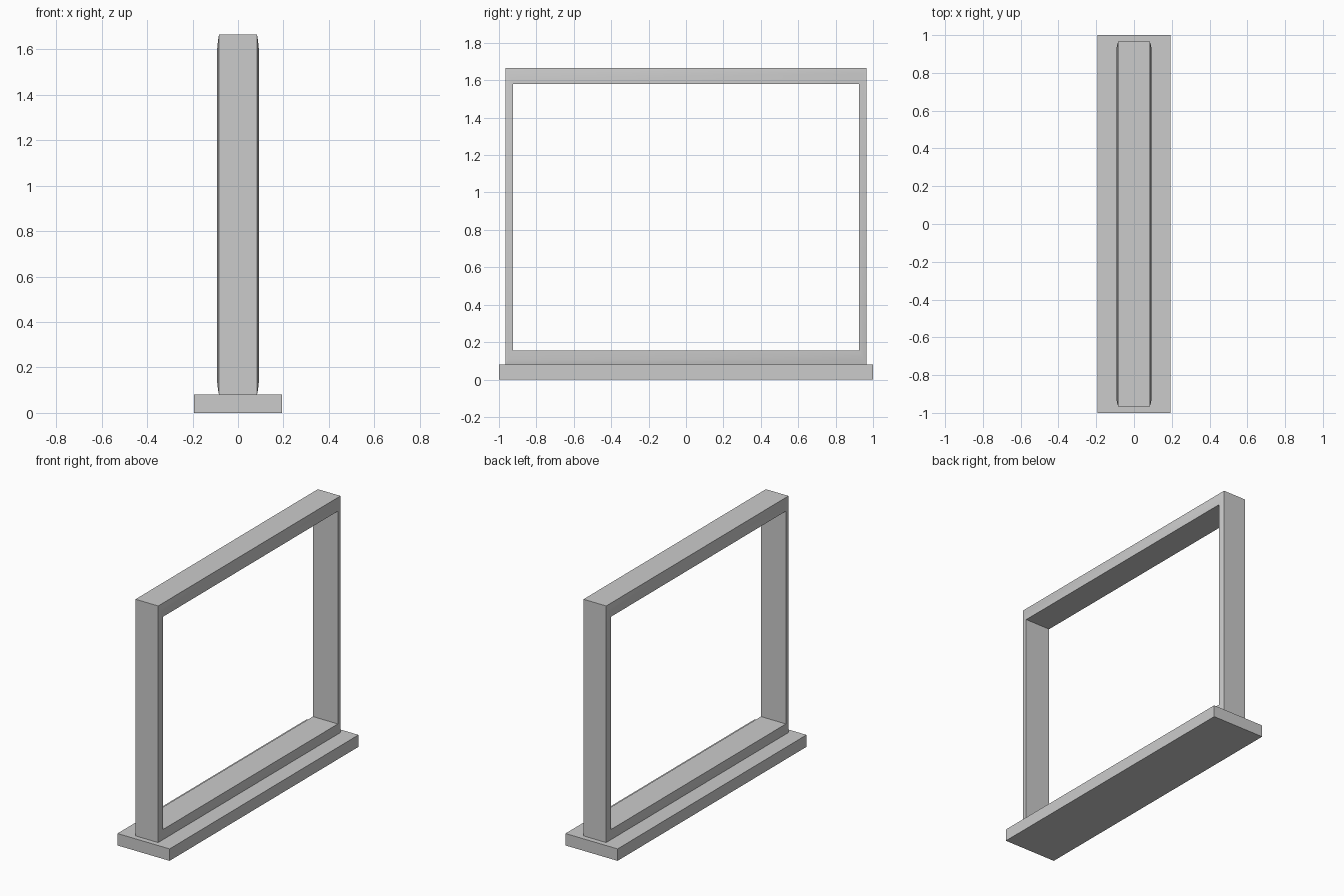
import bpy, bmesh

if "Cube" in bpy.data.objects:
    bpy.data.objects.remove(bpy.data.objects["Cube"])

def new_object(name, bm):
    bmesh.ops.recalc_face_normals(bm, faces=bm.faces[:])
    mesh = bpy.data.meshes.new(name)
    bm.to_mesh(mesh)
    bm.free()
    obj = bpy.data.objects.new(name, mesh)
    bpy.context.collection.objects.link(obj)
    return obj

# Flat base plinth
bm = bmesh.new()
bmesh.ops.create_cube(bm, size=1)
bmesh.ops.scale(bm, vec=(0.386, 2.0, 0.08), verts=bm.verts)
bmesh.ops.translate(bm, vec=(0, 0, 0.04), verts=bm.verts)
new_object("base", bm)

# Upright frame: a slightly swelling section carried around four mitred corners
OUTER = (0.965, 0.08, 1.665)   # half width, bottom, top
INNER = (0.925, 0.155, 1.58)
half = [(0.0, 0.084), (0.35, 0.0885), (0.7, 0.0915), (1.0, 0.0925)]
section = [(t, x) for t, x in half] + [(t, -x) for t, x in reversed(half)]

bm = bmesh.new()
rings = []
for t, x in section:
    w, lo, hi = (a + (b - a) * t for a, b in zip(OUTER, INNER))
    corners = [(-w, lo), (w, lo), (w, hi), (-w, hi)]
    rings.append([bm.verts.new((x, y, z)) for y, z in corners])
for i, ring in enumerate(rings):
    nxt = rings[(i + 1) % len(rings)]
    for k in range(4):
        j = (k + 1) % 4
        bm.faces.new((ring[k], ring[j], nxt[j], nxt[k]))
frame = new_object("upright_frame", bm)

# Smooth the swelling faces, keep the mitres and borders sharp
bpy.context.view_layer.objects.active = frame
frame.select_set(True)
bpy.ops.object.shade_smooth_by_angle(angle=0.35)
